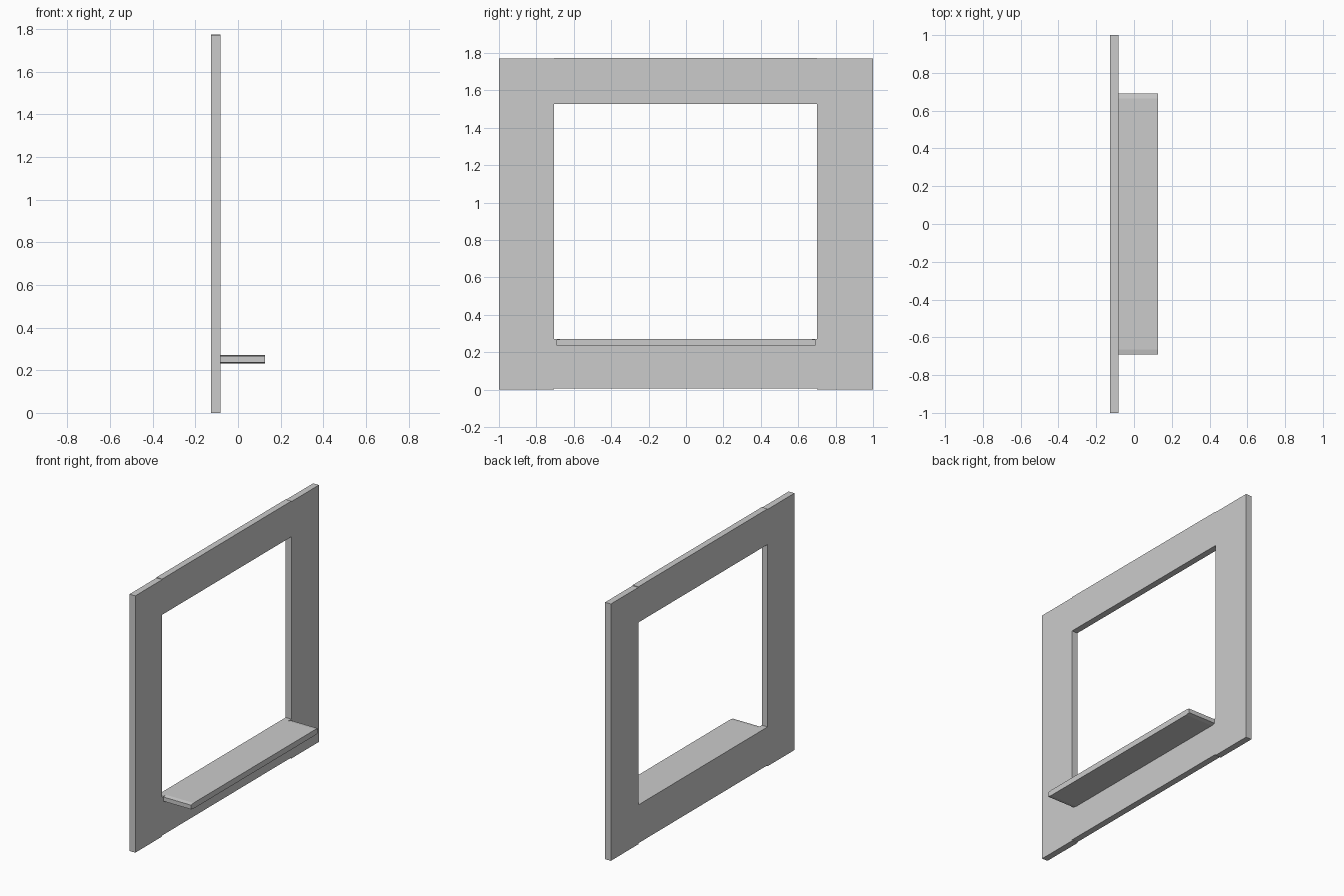
import bpy, bmesh

if "Cube" in bpy.data.objects:
    bpy.data.objects.remove(bpy.data.objects["Cube"])

X_BACK, X_FACE, X_SHELF = -0.127, -0.083, 0.127


def extruded_profile(name, profile, x0, x1):
    """Solid made from a (y, z) outline extruded along x."""
    bm = bmesh.new()
    face = bm.faces.new([bm.verts.new((x0, y, z)) for y, z in profile])
    moved = bmesh.ops.extrude_face_region(bm, geom=[face])["geom"]
    verts = [g for g in moved if isinstance(g, bmesh.types.BMVert)]
    bmesh.ops.translate(bm, verts=verts, vec=(x1 - x0, 0, 0))
    bmesh.ops.recalc_face_normals(bm, faces=bm.faces)
    mesh = bpy.data.meshes.new(name)
    bm.to_mesh(mesh)
    bm.free()
    obj = bpy.data.objects.new(name, mesh)
    bpy.context.collection.objects.link(obj)
    return obj


def board(name, y0, y1, z0, z1):
    return extruded_profile(name, [(y0, z0), (y1, z0), (y1, z1), (y0, z1)], X_BACK, X_FACE)


# Upright sides of the frame
board("left_stile", -1.0, -0.707, 0.0, 1.77)
board("right_stile", 0.70, 1.0, 0.0, 1.77)

# Cross pieces, set very slightly higher than the uprights
board("top_rail", -0.707, 0.70, 1.528, 1.774)
board("bottom_rail", -0.707, 0.70, 0.007, 0.271)

# Sill shelf with shallow tapered ends
half, flat, low, high, taper = 0.692, 0.665, 0.232, 0.271, 0.005
extruded_profile("sill_shelf", [
    (-half, low + taper), (-flat, low), (flat, low), (half, low + taper),
    (half, high - taper), (flat, high), (-flat, high), (-half, high - taper),
], X_FACE, X_SHELF)
